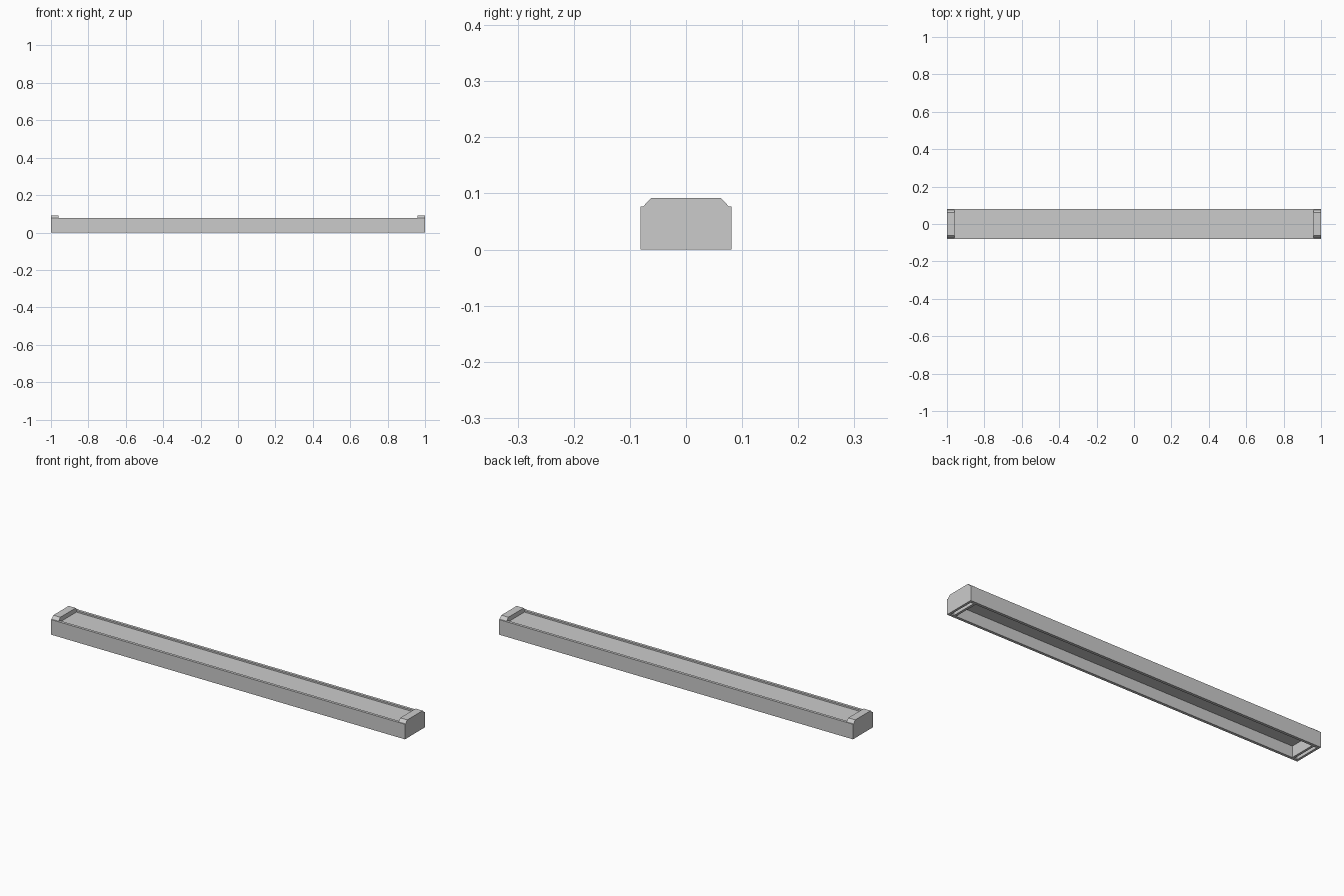
import bpy, bmesh

if "Cube" in bpy.data.objects:
    bpy.data.objects.remove(bpy.data.objects["Cube"])

L, W = 1.0, 0.081          # half length, half width
WALL = 0.014               # side wall thickness


def box(name, x0, x1, y0, y1, z0, z1):
    bm = bmesh.new()
    bmesh.ops.create_cube(bm, size=1)
    for v in bm.verts:
        v.co.x = x1 if v.co.x > 0 else x0
        v.co.y = y1 if v.co.y > 0 else y0
        v.co.z = z1 if v.co.z > 0 else z0
    return finish(name, bm)


def prism(name, profile, x0, x1):
    """Extrude a (y, z) profile along x."""
    bm = bmesh.new()
    f = bm.faces.new([bm.verts.new((x0, y, z)) for y, z in profile])
    r = bmesh.ops.extrude_face_region(bm, geom=[f])
    for v in r["geom"]:
        if isinstance(v, bmesh.types.BMVert):
            v.co.x = x1
    return finish(name, bm)


def finish(name, bm):
    bmesh.ops.recalc_face_normals(bm, faces=bm.faces)
    me = bpy.data.meshes.new(name)
    bm.to_mesh(me)
    bm.free()
    ob = bpy.data.objects.new(name, me)
    bpy.context.collection.objects.link(ob)
    return ob


# long side walls and the recessed top panel
for side, s in (("front", -1), ("back", 1)):
    y0, y1 = sorted((s * W, s * (W - WALL)))
    box(side + "_side_wall", -L, L, y0, y1, 0, 0.077)
box("top_panel", -0.965, 0.965, -W + WALL, W - WALL, 0.057, 0.069)

# end walls, inner cross walls and chamfered caps
cap = [(-W, 0.075), (-0.078, 0.075), (-0.062, 0.092),
       (0.062, 0.092), (0.078, 0.075), (W, 0.075),
       (W, 0.066), (-W, 0.066)]
for side, s in (("left", -1), ("right", 1)):
    def span(a, b):
        return sorted((s * a, s * b))
    box(side + "_end_wall", *span(L, 0.988), -W, W, 0, 0.075)
    box(side + "_cross_wall", *span(0.972, 0.96), -W + WALL, W - WALL, 0, 0.069)
    prism(side + "_end_cap", cap, *span(L, 0.96))
